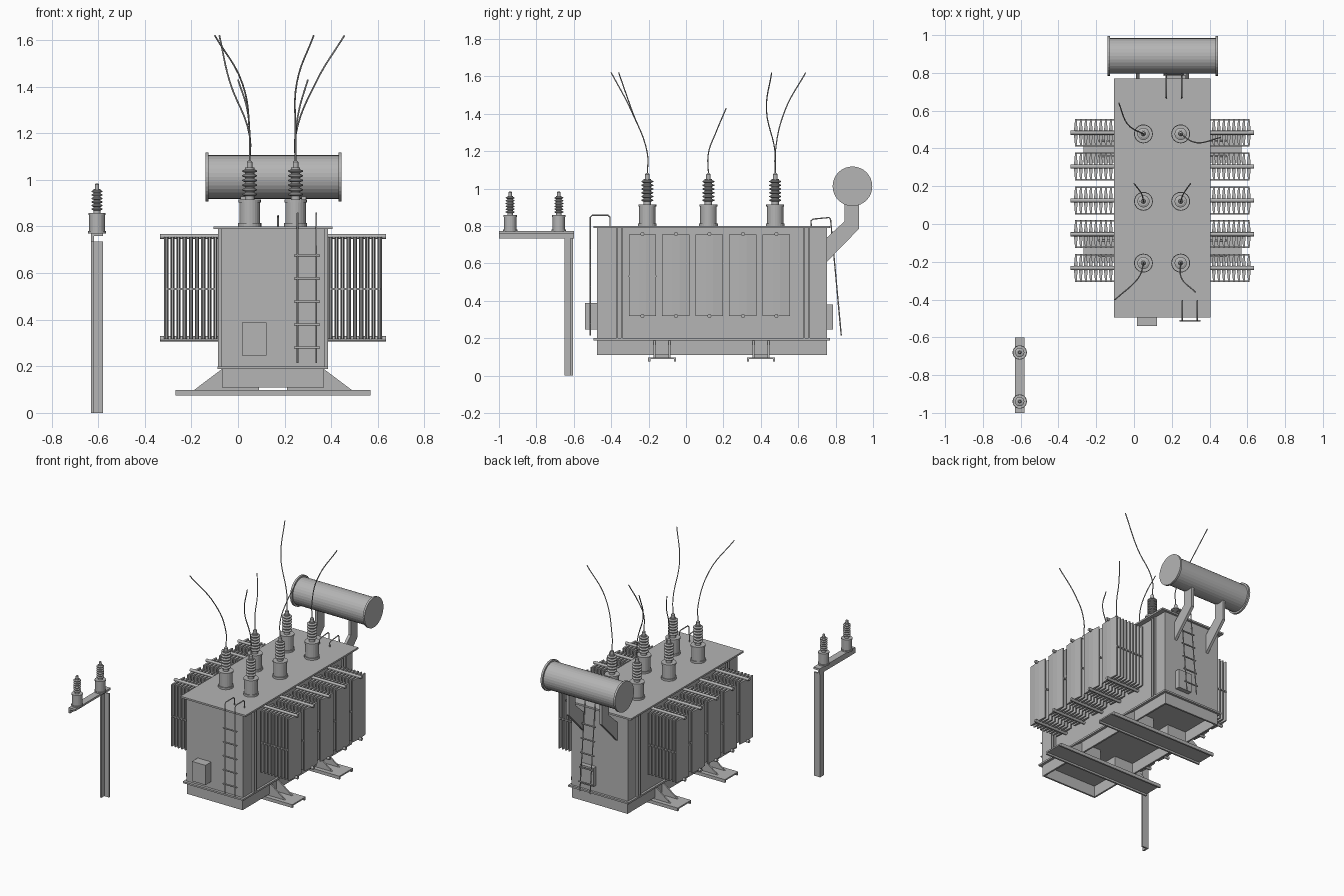
import bpy, bmesh, math
from mathutils import Vector

if "Cube" in bpy.data.objects:
    bpy.data.objects.remove(bpy.data.objects["Cube"])

GREY = (0.46, 0.46, 0.46, 1)
mat = bpy.data.materials.new("plain_grey")
mat.use_nodes = True
mat.diffuse_color = GREY
mat.node_tree.nodes["Principled BSDF"].inputs["Base Color"].default_value = GREY
CX = 0.15  # tank centre line


def finish(name, bm):
    bmesh.ops.recalc_face_normals(bm, faces=bm.faces)
    me = bpy.data.meshes.new(name)
    bm.to_mesh(me)
    bm.free()
    me.materials.append(mat)
    ob = bpy.data.objects.new(name, me)
    bpy.context.collection.objects.link(ob)
    return ob


def add_box(bm, x, y, z):
    vs = bmesh.ops.create_cube(bm, size=1)["verts"]
    for v in vs:
        v.co = Vector([a + (b - a) * (c + 0.5) for (a, b), c in zip((x, y, z), v.co)])


def boxes(name, *items):
    bm = bmesh.new()
    for it in items:
        add_box(bm, *it)
    return finish(name, bm)


def add_prism(bm, pts, offset):
    """Extrude a closed outline of 3D points along an offset."""
    face = bm.faces.new([bm.verts.new(p) for p in pts])
    ext = bmesh.ops.extrude_face_region(bm, geom=[face], use_keep_orig=True)["geom"]
    bmesh.ops.translate(bm, vec=offset, verts=[g for g in ext if isinstance(g, bmesh.types.BMVert)])


def lathe(name, profile, pos, scale=1.0, sides=24):
    bm = bmesh.new()
    verts = [bm.verts.new((r * scale, 0, z * scale)) for r, z in profile]
    edges = [bm.edges.new(p) for p in zip(verts, verts[1:])]
    bmesh.ops.spin(bm, geom=verts + edges, cent=(0, 0, 0), axis=(0, 0, 1),
                   angle=math.tau, steps=sides)
    bmesh.ops.remove_doubles(bm, verts=bm.verts, dist=1e-5)
    ob = finish(name, bm)
    ob.location = pos
    return ob


def tube(name, paths, radius, res=1, kind="POLY"):
    cu = bpy.data.curves.new(name, "CURVE")
    cu.dimensions = "3D"
    cu.bevel_depth, cu.bevel_resolution, cu.use_fill_caps = radius, res, True
    cu.resolution_u = 6
    for path in paths:
        if kind == "BEZIER":
            sp = cu.splines.new("BEZIER")
            sp.bezier_points.add(len(path) - 1)
            for bp, p in zip(sp.bezier_points, path):
                bp.co = p
                bp.handle_left_type = bp.handle_right_type = "AUTO"
        else:
            sp = cu.splines.new("POLY")
            sp.points.add(len(path) - 1)
            for sp_pt, p in zip(sp.points, path):
                sp_pt.co = (*p, 1)
    cu.materials.append(mat)
    ob = bpy.data.objects.new(name, cu)
    bpy.context.collection.objects.link(ob)
    return ob


def around(half):
    return (CX - half, CX + half)


# Tank, lid and hollow base frame
Y0, Y1 = -0.476, 0.754
boxes("tank", (around(0.222), (Y0, Y1), (0.2, 0.79)))
boxes("lid", (around(0.256), (-0.495, 0.77), (0.788, 0.8)))
boxes("base_flange", (around(0.237), (-0.495, 0.77), (0.188, 0.2)))
t = 0.012
boxes("base_frame",
      (around(0.219), (Y0, Y0 + t), (0.11, 0.19)), (around(0.219), (Y1 - t, Y1), (0.11, 0.19)),
      ((CX - 0.219, CX - 0.219 + t), (Y0, Y1), (0.11, 0.19)),
      ((CX + 0.219 - t, CX + 0.219), (Y0, Y1), (0.11, 0.19)))

# Vertical stiffening ribs at the tank corners
boxes("tank_ribs", *[(around(0.236), (y - 0.004, y + 0.004), (0.2, 0.79))
                     for y in (-0.368, -0.343, 0.632, 0.659)])

# Skids: inverted channels carrying pairs of sloping gussets
for i, y in enumerate((-0.128, 0.401)):
    boxes(f"skid_{i}", (around(0.418), (y - 0.075, y + 0.075), (0.088, 0.098)),
          (around(0.418), (y - 0.075, y - 0.063), (0.075, 0.09)),
          (around(0.418), (y + 0.063, y + 0.075), (0.075, 0.09)))
    bm = bmesh.new()
    for s in (-1, 1):
        for dy in (-0.04, 0.04):
            outline = [(0.34, 0.097), (0.219, 0.188), (0.06, 0.188), (0.06, 0.097)]
            add_prism(bm, [(CX + s * a, y + dy - 0.005, z) for a, z in outline], (0, 0.01, 0))
        add_box(bm, sorted((CX + s * 0.06, CX + s * 0.07)), (y - 0.04, y + 0.04), (0.097, 0.188))
    finish(f"gussets_{i}", bm)

# Radiators: lens-section fins hung between a top and a bottom header
FINS = 9
for s, side in ((-1, "minus_x"), (1, "plus_x")):
    for i in range(5):
        y = -0.233 + i * 0.179
        bm = bmesh.new()
        for k in range(FINS):
            x = CX + s * (0.246 + k * 0.0265)
            half = [(0.004, -0.073), (0.009, -0.02), (0.009, 0.02), (0.004, 0.073)]
            ring = half + [(-a, b) for a, b in reversed(half)]
            add_prism(bm, [(x + a, y + b, 0.318) for a, b in ring], (0, 0, 0.437))
        for dy in (-0.07, 0.07):
            add_box(bm, sorted((CX + s * 0.246, CX + s * 0.462)),
                    (y + dy - 0.004, y + dy + 0.004), (0.528, 0.536))
        finish(f"radiator_{side}_{i}", bm)
        tube(f"radiator_headers_{side}_{i}",
             [[(CX + s * 0.21, y, z), (CX + s * 0.485, y, z)] for z in (0.318, 0.757)], 0.011, 2)

# Bushings: turret, stacked sheds and terminal from one profile
profile = [(0, 0), (0.05, 0), (0.05, 0.014), (0.044, 0.014), (0.044, 0.103),
           (0.048, 0.103), (0.048, 0.115), (0.02, 0.115), (0.02, 0.13)]
for k in range(6):
    z = 0.13 + k * 0.02
    profile += [(0.02, z), (0.032, z + 0.005), (0.032, z + 0.01), (0.02, z + 0.015)]
profile += [(0.02, 0.252), (0.012, 0.252), (0.012, 0.276), (0.006, 0.282), (0, 0.282)]
for j, y in enumerate((-0.207, 0.12, 0.477)):
    for i, x in enumerate((0.05, 0.247)):
        lathe(f"bushing_{i}_{j}", profile, (x, y, 0.8))
for j, y in enumerate((-0.94, -0.68)):
    lathe(f"post_bushing_{j}", profile, (-0.605, y, 0.77), 0.76)

# Overhead leads: start at a terminal, bend, then reach the free end
leads = [((0.05, -0.207), (0.02, -0.29, 1.41), (-0.10, -0.40, 1.62)),
         ((0.247, -0.207), (0.253, -0.29, 1.42), (0.325, -0.36, 1.62)),
         ((0.05, 0.12), (0.04, 0.16, 1.3), (0.0, 0.215, 1.43)),
         ((0.247, 0.12), (0.262, 0.16, 1.3), (0.30, 0.215, 1.43)),
         ((0.05, 0.477), (-0.035, 0.53, 1.42), (-0.08, 0.64, 1.62)),
         ((0.247, 0.477), (0.335, 0.43, 1.42), (0.457, 0.458, 1.62))]
tube("leads", [[(*a, 1.07), (*a, 1.19), b, c] for a, b, c in leads], 0.0035, 1, "BEZIER")

# Oil drum across the rear with two end plates
drum = [(0, 0), (0.106, 0), (0.106, 0.014), (0.094, 0.014), (0.094, 0.571),
        (0.106, 0.571), (0.106, 0.585), (0, 0.585)]
lathe("oil_drum", drum, (-0.1405, 0.89, 1.012), 1, 32).rotation_euler = (0, math.pi / 2, 0)

# Bent arms holding the drum
bm = bmesh.new()
arm = [(0.75, 0.605), (0.925, 0.785), (0.925, 0.95), (0.848, 0.95), (0.848, 0.825), (0.75, 0.735)]
for x in (0.01, 0.272):
    add_prism(bm, [(x, y, z) for y, z in arm], (0.02, 0, 0))
finish("drum_arms", bm)

# Ladders: hooked rails and overhanging rungs
def ladder(name, x0, x1, rail, rungs):
    tube(name + "_rails", [[(x, y, z) for y, z in rail] for x in (x0, x1)], 0.004)
    tube(name + "_rungs", [[(x0 - 0.015, y, z), (x1 + 0.015, y, z)] for y, z in rungs], 0.005)


ladder("front_ladder", 0.256, 0.336,
       [(-0.406, 0.8), (-0.406, 0.846), (-0.416, 0.857), (-0.502, 0.857), (-0.512, 0.846), (-0.512, 0.215)],
       [(-0.512, 0.28 + 0.099 * k) for k in range(5)])
ladder("rear_ladder", 0.172, 0.252,
       [(0.67, 0.8), (0.668, 0.828), (0.68, 0.837), (0.765, 0.845), (0.773, 0.835), (0.83, 0.215)],
       [(0.824 - 0.0091 * k, 0.28 + 0.099 * k) for k in range(5)])

# Control boxes front and rear
boxes("front_box", ((0.017, 0.123), (-0.54, Y0), (0.247, 0.387)))
boxes("rear_box", ((0.177, 0.283), (Y1, 0.786), (0.247, 0.38)))

# Separate post with cross beam, both from angle section
boxes("post", ((-0.63, -0.618), (-0.65, -0.605), (0, 0.735)),
      ((-0.63, -0.58), (-0.617, -0.605), (0, 0.735)))
boxes("post_beam", ((-0.63, -0.58), (-1.0, -0.6), (0.758, 0.772)),
      ((-0.63, -0.618), (-1.0, -0.6), (0.733, 0.772)))
